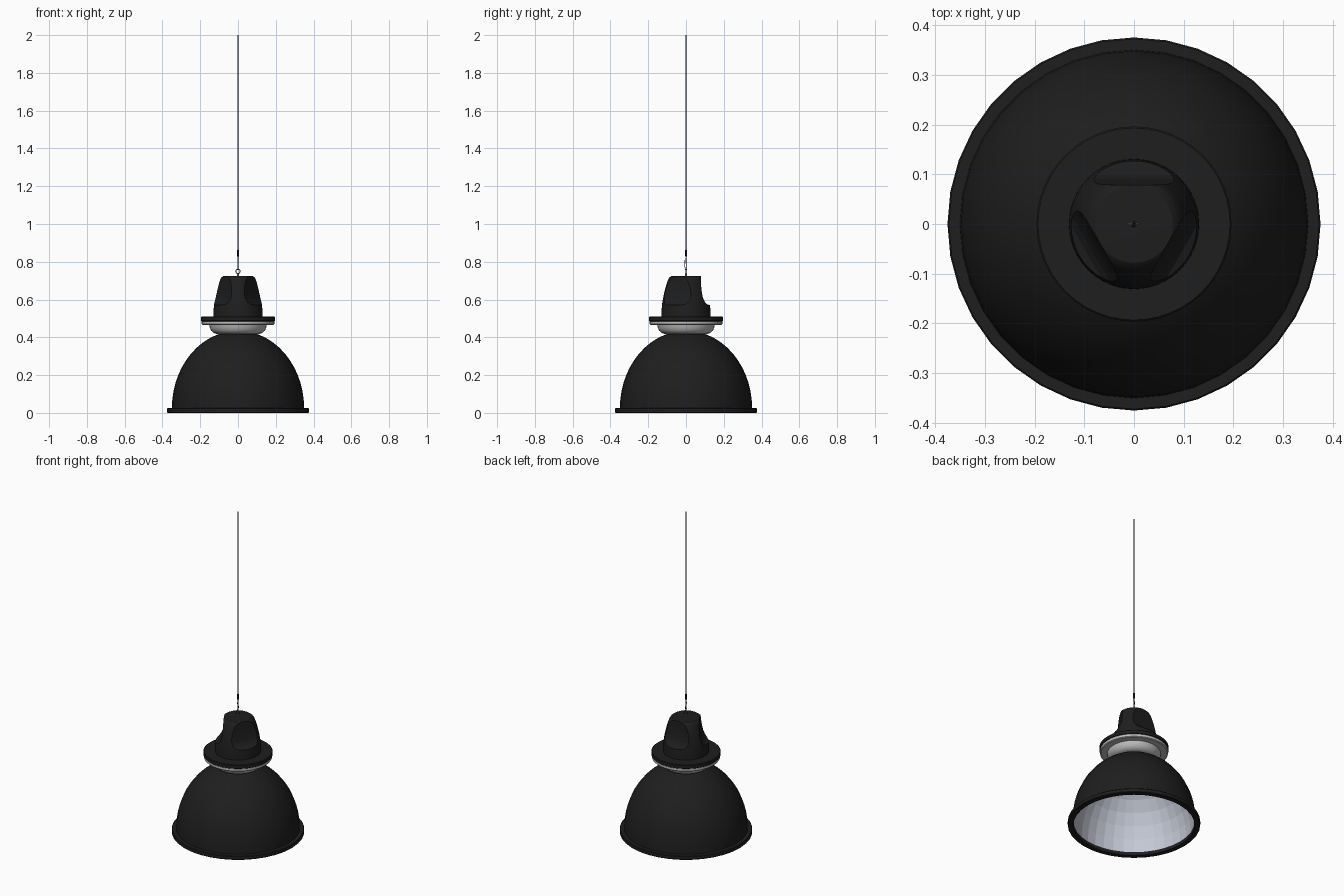
import bpy, bmesh
from math import sin, cos, pi, radians

if "Cube" in bpy.data.objects:
    bpy.data.objects.remove(bpy.data.objects["Cube"])


def material(name, rgb):
    m = bpy.data.materials.new(name)
    m.diffuse_color = (*rgb, 1)
    m.use_nodes = True
    m.node_tree.nodes["Principled BSDF"].inputs["Base Color"].default_value = m.diffuse_color
    return m


BLACK = material("black_enamel", (0.013, 0.013, 0.013))
SILVER = material("reflector_silver", (0.55, 0.58, 0.66))
GREY = material("collar_grey", (0.5, 0.5, 0.5))
BRASS = material("dark_brass", (0.12, 0.1, 0.04))


def finish(bm, name, mat, smooth=True):
    bmesh.ops.recalc_face_normals(bm, faces=bm.faces)
    mesh = bpy.data.meshes.new(name)
    bm.to_mesh(mesh)
    bm.free()
    ob = bpy.data.objects.new(name, mesh)
    bpy.context.collection.objects.link(ob)
    if mat:
        mesh.materials.append(mat)
    if smooth:
        smooth_object(ob)
    return ob


def smooth_object(ob):
    bpy.ops.object.select_all(action='DESELECT')
    ob.select_set(True)
    bpy.context.view_layer.objects.active = ob
    bpy.ops.object.shade_smooth_by_angle(angle=radians(32))


def lathe(name, profile, mat, sides=36, smooth=True, closed=False):
    """Revolve (radius, height) points around z."""
    bm = bmesh.new()
    rings = []
    for r, z in profile:
        n = sides if r > 1e-6 else 1
        rings.append([bm.verts.new((r * cos(2 * pi * i / sides), r * sin(2 * pi * i / sides), z))
                      for i in range(n)])
    pairs = list(zip(rings, rings[1:]))
    if closed:
        pairs.append((rings[-1], rings[0]))
    for a, b in pairs:
        for i in range(sides):
            j = (i + 1) % sides
            quad = [a[i % len(a)], a[j % len(a)], b[j % len(b)], b[i % len(b)]]
            face = list(dict.fromkeys(quad))
            if len(face) > 2:
                bm.faces.new(face)
    return finish(bm, name, mat, smooth)


def tube(name, points, radius, mat, cyclic=False):
    cu = bpy.data.curves.new(name, 'CURVE')
    cu.dimensions = '3D'
    cu.bevel_depth = radius
    cu.bevel_resolution = 2
    cu.use_fill_caps = True
    sp = cu.splines.new('POLY')
    sp.points.add(len(points) - 1)
    for p, co in zip(sp.points, points):
        p.co = (*co, 1)
    sp.use_cyclic_u = cyclic
    cu.materials.append(mat)
    ob = bpy.data.objects.new(name, cu)
    bpy.context.collection.objects.link(ob)
    return ob


def dome(a, b, z0, steps=14):
    return [(a * cos(pi / 2 * i / steps) if i < steps else 0, z0 + b * sin(pi / 2 * i / steps))
            for i in range(steps + 1)]


# shade: outer dome, faceted reflector inside, and the rolled rim
lathe("shade", dome(0.35, 0.41, 0.025), BLACK)
lathe("reflector", dome(0.342, 0.4, 0.02, 8), SILVER, smooth=False)
lathe("shade_rim", [(0.343, 0), (0.372, 0), (0.375, 0.003), (0.375, 0.022), (0.372, 0.025),
                    (0.343, 0.025)], BLACK, closed=True)

# pale collar with its flange, and the black plate above it
lathe("collar", [(0, 0.418), (0.115, 0.418), (0.13, 0.424), (0.142, 0.435), (0.149, 0.45),
                 (0.152, 0.468), (0, 0.468)], GREY, 48)
lathe("collar_flange", [(0, 0.466), (0.188, 0.466), (0.192, 0.47), (0.192, 0.486), (0, 0.486)],
      GREY, 48)
lathe("plate", [(0, 0.485), (0.193, 0.485), (0.196, 0.488), (0.196, 0.507), (0.193, 0.51),
                (0, 0.51)], BLACK, 48)

# cap with three scooped finger recesses
cap = lathe("cap", [(0, 0.505), (0.131, 0.505), (0.13, 0.54), (0.126, 0.58), (0.119, 0.62),
                    (0.111, 0.655), (0.102, 0.685), (0.095, 0.705), (0.088, 0.717),
                    (0.078, 0.724), (0, 0.726)], BLACK, 48)
scoop = [(0.078, 0.76), (0.079, 0.70), (0.081, 0.66), (0.085, 0.63), (0.091, 0.605),
         (0.1, 0.587), (0.111, 0.575), (0.125, 0.57), (0.2, 0.568), (0.2, 0.76)]
bm = bmesh.new()
for k in range(3):
    t = 2 * pi * k / 3
    ends = [[bm.verts.new((x * cos(t) - y * sin(t), x * sin(t) + y * cos(t), z))
             for y, z in scoop] for x in (-0.1, 0.1)]
    bm.faces.new(ends[0])
    bm.faces.new(ends[1][::-1])
    for i in range(len(scoop)):
        j = (i + 1) % len(scoop)
        bm.faces.new((ends[0][j], ends[0][i], ends[1][i], ends[1][j]))
cutter = finish(bm, "scoop_cutter", None, False)
cutter.hide_render = True
cutter.hide_set(True)
cut = cap.modifiers.new("scoops", 'BOOLEAN')
cut.operation = 'DIFFERENCE'
cut.solver = 'EXACT'
cut.use_self = True
cut.object = cutter
bpy.context.view_layer.objects.active = cap
bpy.ops.object.modifier_apply(modifier="scoops")
bpy.data.objects.remove(cutter)
smooth_object(cap)

# hanging hardware: stud, eye, wire loop, crimp and cable
lathe("stud", [(0, 0.72), (0.007, 0.72), (0.006, 0.732), (0.003, 0.74), (0, 0.74)], BRASS, 12)
tube("eye", [(0.0115 * cos(pi * i / 10), 0, 0.749 + 0.0115 * sin(pi * i / 10)) for i in range(20)],
     0.0022, BRASS, True)
tube("wire_loop", [(0, 0, 0.84), (0, -0.005, 0.81), (0, -0.006, 0.775), (0, -0.003, 0.758),
                   (0, 0.003, 0.758), (0, 0.005, 0.775), (0, 0.004, 0.81)], 0.0016, BLACK, True)
lathe("crimp", [(0, 0.828), (0.0045, 0.828), (0.0045, 0.862), (0, 0.862)], BLACK, 12)
tube("cable", [(0, 0, 0.83), (0, 0, 2.0)], 0.0022, BLACK)
